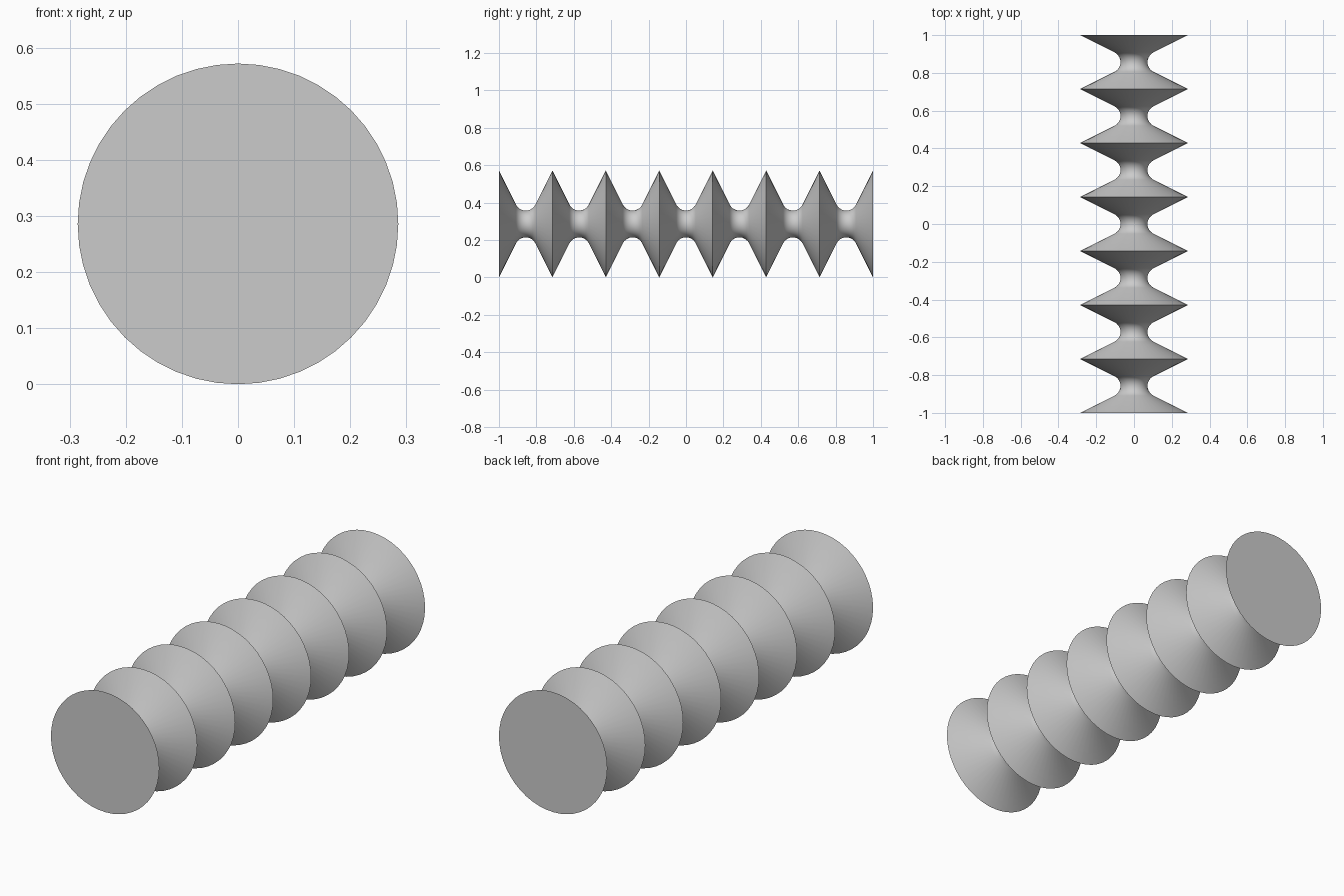
import bpy
import bmesh
from math import sin, cos, atan, pi, radians, sqrt

UNITS = 7
PITCH = 2 / UNITS
RIM = PITCH
NECK = RIM / 4
SIDES = 48
ARC_STEPS = 10

cube = bpy.data.objects.get("Cube")
if cube:
    bpy.data.objects.remove(cube, do_unlink=True)

grey = bpy.data.materials.new("light grey")
grey.use_nodes = True
colour = (0.6, 0.6, 0.6, 1)
grey.diffuse_color = colour
grey.node_tree.nodes["Principled BSDF"].inputs["Base Color"].default_value = colour

# Profile: sharp rims joined by cones with a rounded neck between each pair
fillet = NECK / (sqrt(5) - 1)
sweep = atan(2)
profile = [(-1, RIM)]
for i in range(UNITS):
    middle = -1 + (i + 0.5) * PITCH
    for k in range(ARC_STEPS + 1):
        a = sweep * (2 * k / ARC_STEPS - 1)
        profile.append((middle + fillet * sin(a), NECK + fillet * (1 - cos(a))))
    profile.append((-1 + (i + 1) * PITCH, RIM))

# Revolve the profile around the long axis and cap both ends
bm = bmesh.new()
rings = []
for y, r in profile:
    rings.append([bm.verts.new((r * sin(2 * pi * s / SIDES), y,
                                RIM + r * cos(2 * pi * s / SIDES)))
                  for s in range(SIDES)])
for a, b in zip(rings, rings[1:]):
    for s in range(SIDES):
        t = (s + 1) % SIDES
        bm.faces.new((a[s], a[t], b[t], b[s]))
bm.faces.new(rings[0])
bm.faces.new(rings[-1])
bmesh.ops.recalc_face_normals(bm, faces=bm.faces)

mesh = bpy.data.meshes.new("ribbed_spindle")
bm.to_mesh(mesh)
bm.free()
mesh.materials.append(grey)
spindle = bpy.data.objects.new("ribbed_spindle", mesh)
bpy.context.collection.objects.link(spindle)

# Smooth necks and cones, crisp rims
bpy.ops.object.select_all(action="DESELECT")
spindle.select_set(True)
bpy.context.view_layer.objects.active = spindle
bpy.ops.object.shade_smooth_by_angle(angle=radians(30))
